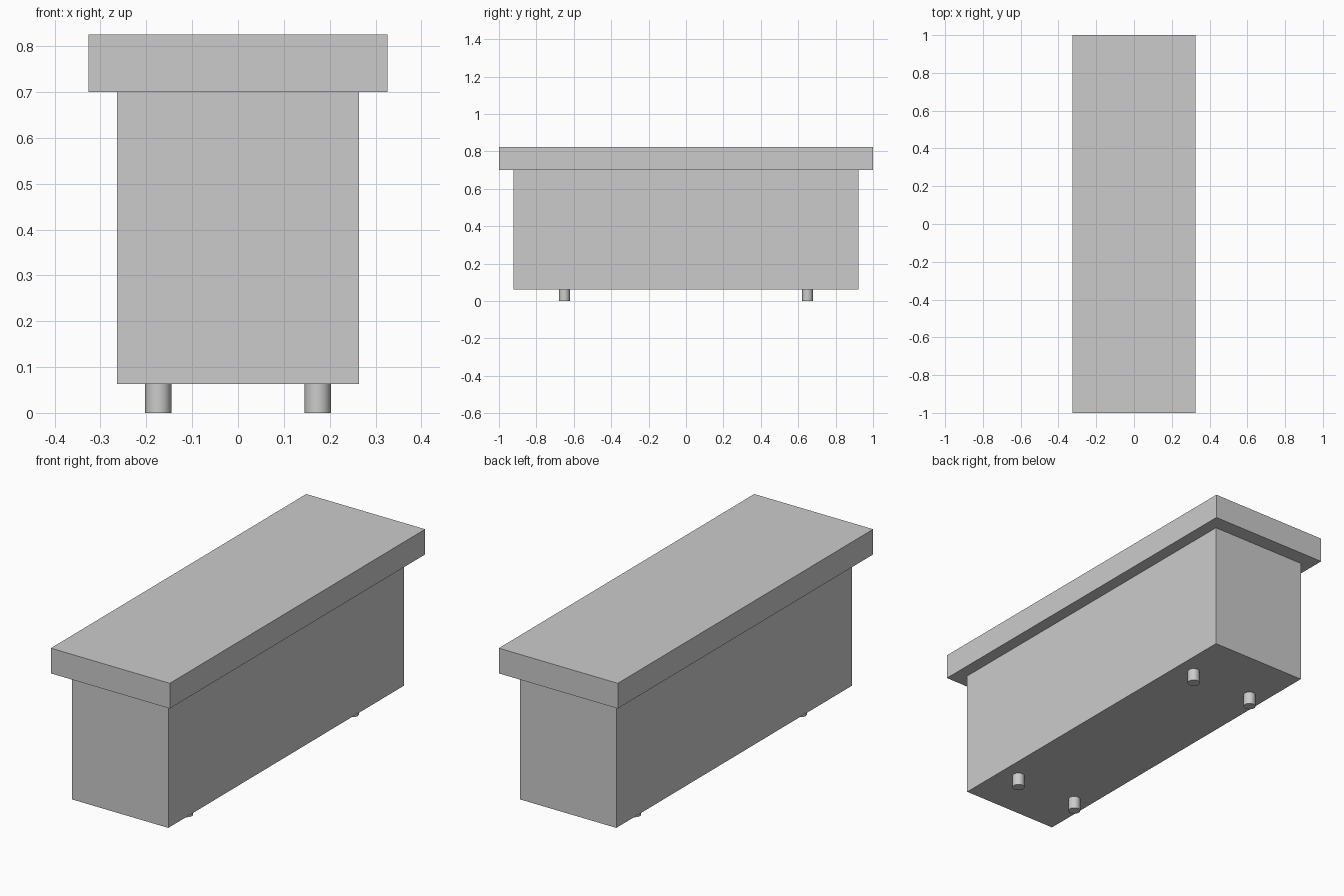
import bpy

if "Cube" in bpy.data.objects:
    bpy.data.objects.remove(bpy.data.objects["Cube"])


def box(name, half_x, half_y, z0, z1):
    bpy.ops.mesh.primitive_cube_add(size=2, location=(0, 0, (z0 + z1) / 2))
    ob = bpy.context.object
    ob.name = name
    ob.scale = (half_x, half_y, (z1 - z0) / 2)
    bpy.ops.object.transform_apply(location=False, rotation=False, scale=True)
    return ob


BODY_BOTTOM, BODY_TOP, TOP = 0.0625, 0.70, 0.825

# Main body and overhanging top slab
box("body", 0.264, 0.923, BODY_BOTTOM, BODY_TOP)
box("top_slab", 0.326, 1.0, BODY_TOP, TOP)

# Four short round feet
for side, sx in (("left", -1), ("right", 1)):
    for end, sy in (("front", -1), ("back", 1)):
        bpy.ops.mesh.primitive_cylinder_add(
            vertices=32, radius=0.0285, depth=BODY_BOTTOM,
            location=(sx * 0.174, sy * 0.65, BODY_BOTTOM / 2))
        bpy.context.object.name = f"foot_{end}_{side}"
        bpy.ops.object.shade_smooth_by_angle()
